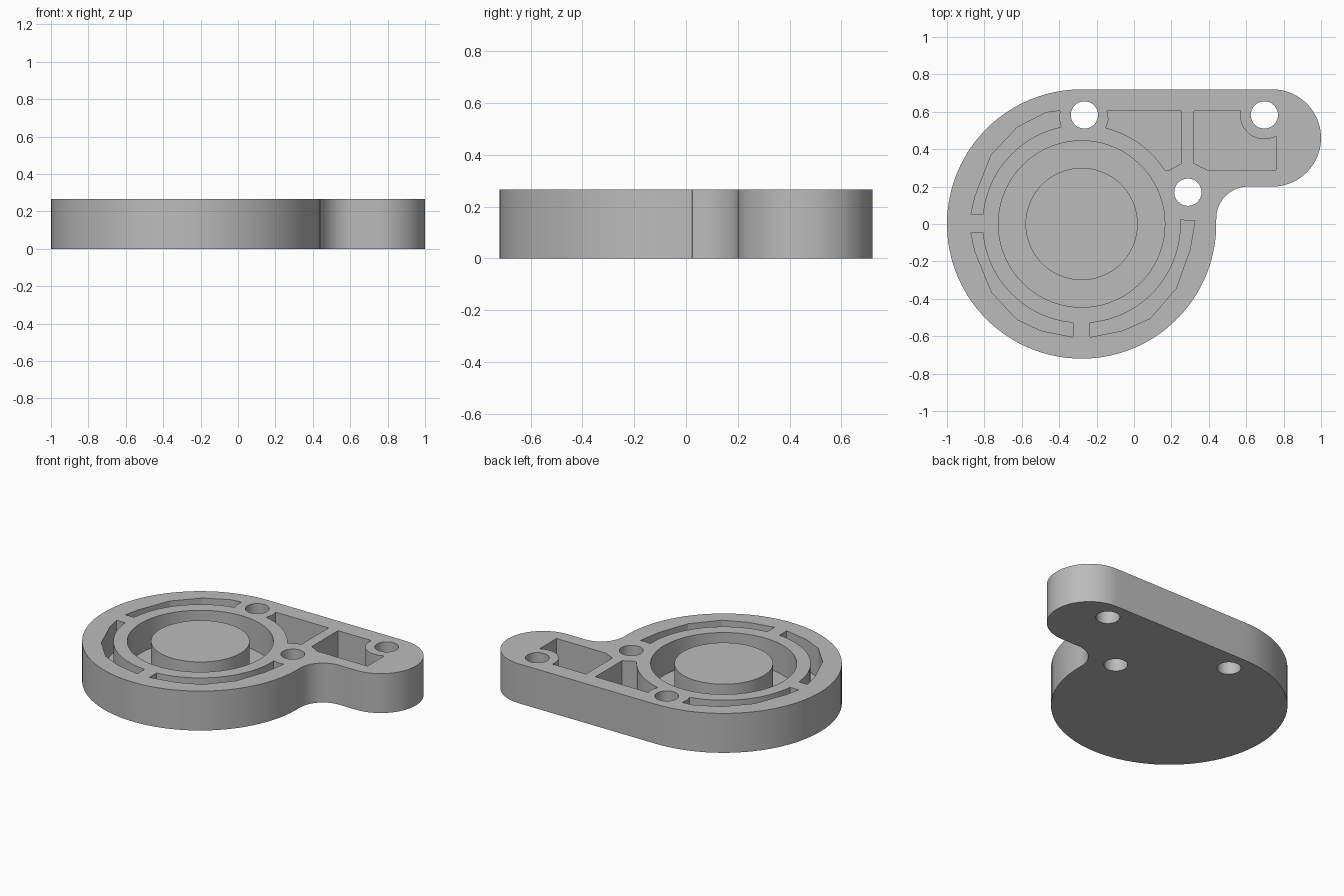
import bpy, bmesh, math
from mathutils import Matrix

if "Cube" in bpy.data.objects:
    bpy.data.objects.remove(bpy.data.objects["Cube"])

H, FLOOR = 0.265, 0.065          # plate height, pocket floor
CX = -0.28                       # centre of the round body
HOLES = [(-0.265, 0.583), (0.697, 0.583), (0.288, 0.17)]

grey = bpy.data.materials.new("grey plastic")
grey.diffuse_color = (0.5, 0.5, 0.5, 1)
grey.use_nodes = True
grey.node_tree.nodes["Principled BSDF"].inputs["Base Color"].default_value = grey.diffuse_color


def arc(cx, cy, r, a0, a1, n):
    """Points along an arc, angles in degrees."""
    return [(cx + r * math.cos(math.radians(a0 + (a1 - a0) * i / n)),
             cy + r * math.sin(math.radians(a0 + (a1 - a0) * i / n))) for i in range(n + 1)]


def finish(name, bm):
    bmesh.ops.recalc_face_normals(bm, faces=bm.faces)
    mesh = bpy.data.meshes.new(name)
    bm.to_mesh(mesh)
    bm.free()
    ob = bpy.data.objects.new(name, mesh)
    bpy.context.collection.objects.link(ob)
    mesh.materials.append(grey)
    return ob


def prism(name, pts, z0, z1):
    """Extrude a closed outline from z0 to z1."""
    bm = bmesh.new()
    face = bm.faces.new([bm.verts.new((x, y, z0)) for x, y in pts])
    top = bmesh.ops.extrude_face_region(bm, geom=[face])["geom"]
    bmesh.ops.translate(bm, vec=(0, 0, z1 - z0),
                        verts=[v for v in top if isinstance(v, bmesh.types.BMVert)])
    return finish(name, bm)


# Body outline: big disc, straight back edge, rounded arm, concave fillet
outline = (arc(CX, 0, 0.72, 90, 361.9, 72)
           + arc(0.61, 0.03, 0.17, 181.9, 90, 16)
           + arc(0.74, 0.46, 0.26, -90, 90, 32))
plate = prism("bracket_plate", outline, 0, H)

cutters = []


def pocket(name, pts):
    cutters.append(prism(name, pts, FLOOR, H + 0.1))


# Ring groove around the central boss
bm = bmesh.new()
N = 72
rings = []
for r, z in [(0.30, FLOOR), (0.445, FLOOR), (0.445, H + 0.1), (0.30, H + 0.1)]:
    rings.append([bm.verts.new((x, y, z)) for x, y in arc(CX, 0, r, 0, 360, N)[:-1]])
for k in range(4):
    a, b = rings[k], rings[(k + 1) % 4]
    for i in range(N):
        bm.faces.new((a[i], a[(i + 1) % N], b[(i + 1) % N], b[i]))
cutters.append(finish("ring_groove", bm))

# Curved slots: faceted outer edge, smooth inner edge
pocket("slot_back_left",
       [(-0.872, 0.05), (-0.85, 0.147), (-0.765, 0.366), (-0.626, 0.516),
        (-0.47, 0.596), (-0.396, 0.605), (-0.40, 0.56)] + arc(CX, 0, 0.53, 102, 174.6, 20))
pocket("slot_front_left",
       [(-0.325, -0.605), (-0.497, -0.57), (-0.626, -0.51), (-0.76, -0.366),
        (-0.85, -0.147), (-0.872, -0.045)] + arc(CX, 0, 0.53, 185, 265.1, 22))
pocket("slot_front_right",
       [(0.326, 0.02), (0.30, -0.136), (0.225, -0.345), (0.086, -0.505),
        (-0.06, -0.57), (-0.235, -0.605)] + arc(CX, 0, 0.53, 274.9, 362.5, 24) + [(0.285, 0.017)])

# Web pockets in the arm
pocket("pocket_inner",
       [(-0.144, 0.605), (0.25, 0.605), (0.25, 0.322), (0.215, 0.303), (0.19, 0.289)]
       + arc(CX, 0, 0.53, 32.6, 75.8, 16) + [(-0.136, 0.56)])
pocket("pocket_outer",
       [(0.76, 0.29), (0.39, 0.29), (0.355, 0.307), (0.32, 0.325), (0.32, 0.605)]
       + arc(0.697, 0.583, 0.13, 170, 299, 16))

# Screw holes through the whole plate
for i, (x, y) in enumerate(HOLES):
    cutters.append(prism(f"screw_hole_{i + 1}", arc(x, y, 0.073, 0, 360, 32)[:-1], -0.1, H + 0.1))

# Cut everything, then remove the cutters
bpy.context.view_layer.objects.active = plate
plate.select_set(True)
for c in cutters:
    mod = plate.modifiers.new(c.name, 'BOOLEAN')
    mod.operation, mod.solver, mod.object = 'DIFFERENCE', 'EXACT', c
    bpy.ops.object.modifier_apply(modifier=mod.name)
for c in cutters:
    bpy.data.objects.remove(c, do_unlink=True)

bpy.ops.object.select_all(action='DESELECT')
plate.select_set(True)
bpy.ops.object.shade_smooth_by_angle(angle=math.radians(15))
